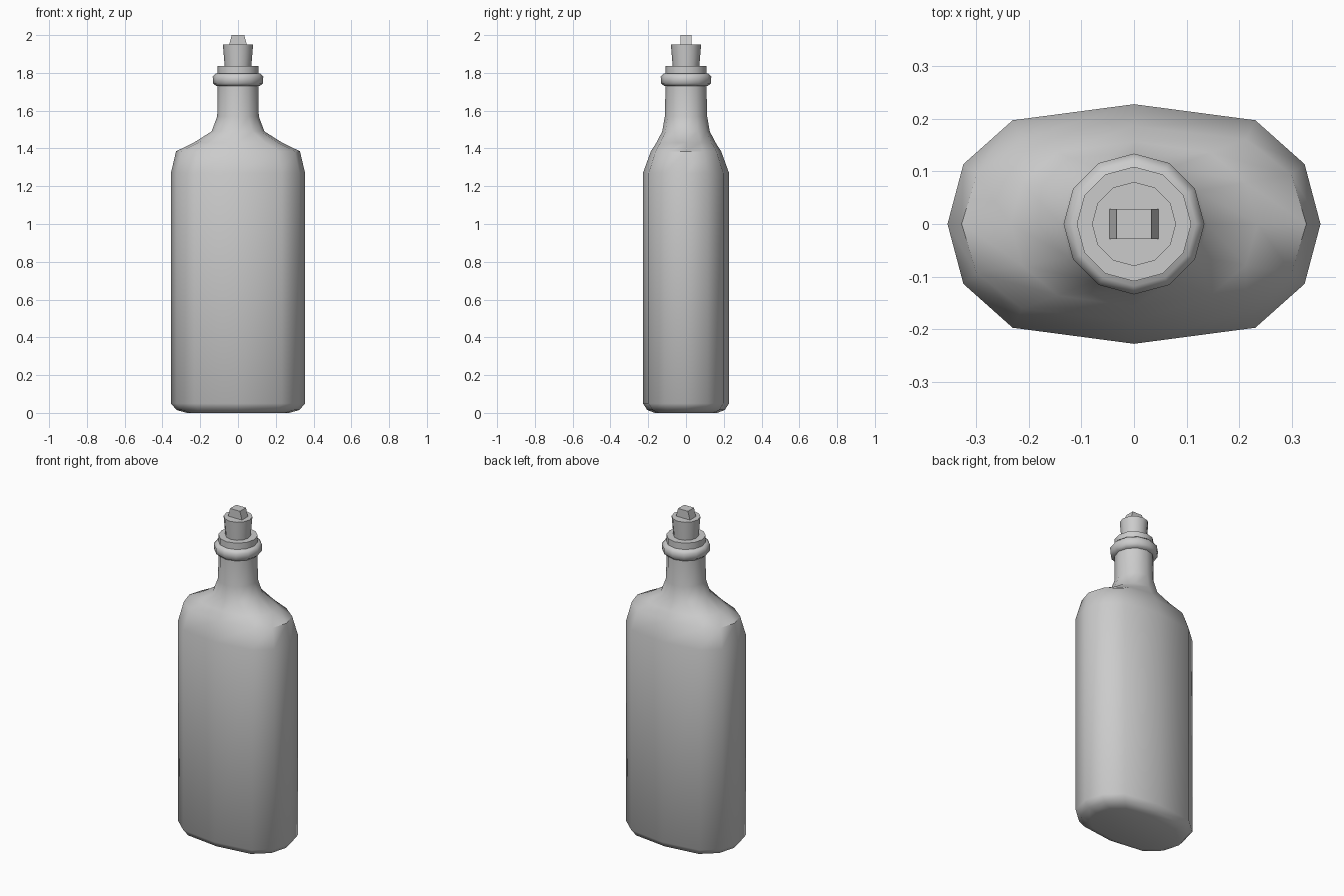
import bpy
import bmesh
import math

cube = bpy.data.objects.get("Cube")
if cube:
    bpy.data.objects.remove(cube, do_unlink=True)

SIDES = 12

grey = bpy.data.materials.new("plain grey")
grey.use_nodes = True
colour = (0.6, 0.6, 0.6, 1)
grey.diffuse_color = colour
grey.node_tree.nodes["Principled BSDF"].inputs["Base Color"].default_value = colour


def section(z, rx, ry, flatness):
    """Twelve-sided ring: round at flatness 0, broad-faced at flatness 1."""
    points = []
    for i in range(SIDES):
        a = math.tau * i / SIDES
        c, s = math.cos(a), math.sin(a)
        wide = math.copysign(abs(c) ** 0.62, c) if abs(c) > 0.01 else 0
        points.append((rx * (c + (wide - c) * flatness), ry * s, z))
    return points


def loft(name, rings, angle):
    """Skin a stack of rings, cap both ends and shade by angle."""
    bm = bmesh.new()
    loops = [[bm.verts.new(p) for p in section(*r)] for r in rings]
    for low, high in zip(loops, loops[1:]):
        for i in range(SIDES):
            j = (i + 1) % SIDES
            bm.faces.new((low[i], low[j], high[j], high[i]))
    bm.faces.new(loops[0][::-1])
    bm.faces.new(loops[-1])
    finish(name, bm, angle)


def finish(name, bm, angle):
    mesh = bpy.data.meshes.new(name)
    bm.to_mesh(mesh)
    bm.free()
    mesh.materials.append(grey)
    obj = bpy.data.objects.new(name, mesh)
    bpy.context.collection.objects.link(obj)
    bpy.ops.object.select_all(action="DESELECT")
    obj.select_set(True)
    bpy.context.view_layer.objects.active = obj
    bpy.ops.object.shade_smooth_by_angle(angle=math.radians(angle))


# Flask body, shoulders and neck
loft("bottle_body", [
    (0.0, 0.27, 0.165, 1),
    (0.015, 0.325, 0.205, 1),
    (0.05, 0.355, 0.228, 1),
    (1.27, 0.355, 0.228, 1),
    (1.385, 0.328, 0.186, 1),
    (1.43, 0.235, 0.157, 0.8),
    (1.49, 0.14, 0.126, 0.3),
    (1.57, 0.11, 0.112, 0),
    (1.74, 0.108, 0.108, 0),
], 42)

# Rounded lip around the neck
loft("neck_lip", [
    (1.73, 0.115, 0.115, 0),
    (1.745, 0.132, 0.132, 0),
    (1.78, 0.134, 0.134, 0),
    (1.797, 0.118, 0.118, 0),
], 60)

# Straight collar above the lip
loft("mouth_collar", [
    (1.79, 0.109, 0.109, 0),
    (1.836, 0.109, 0.109, 0),
], 40)

# Slightly flared stopper
loft("stopper", [
    (1.83, 0.07, 0.07, 0),
    (1.95, 0.08, 0.08, 0),
], 40)

# Tapered grip on the stopper
bm = bmesh.new()
bmesh.ops.create_cube(bm, size=1)
for v in bm.verts:
    top = v.co.z > 0
    v.co.x *= 0.066 if top else 0.096
    v.co.y *= 0.058
    v.co.z = 2.0 if top else 1.945
finish("stopper_grip", bm, 30)
